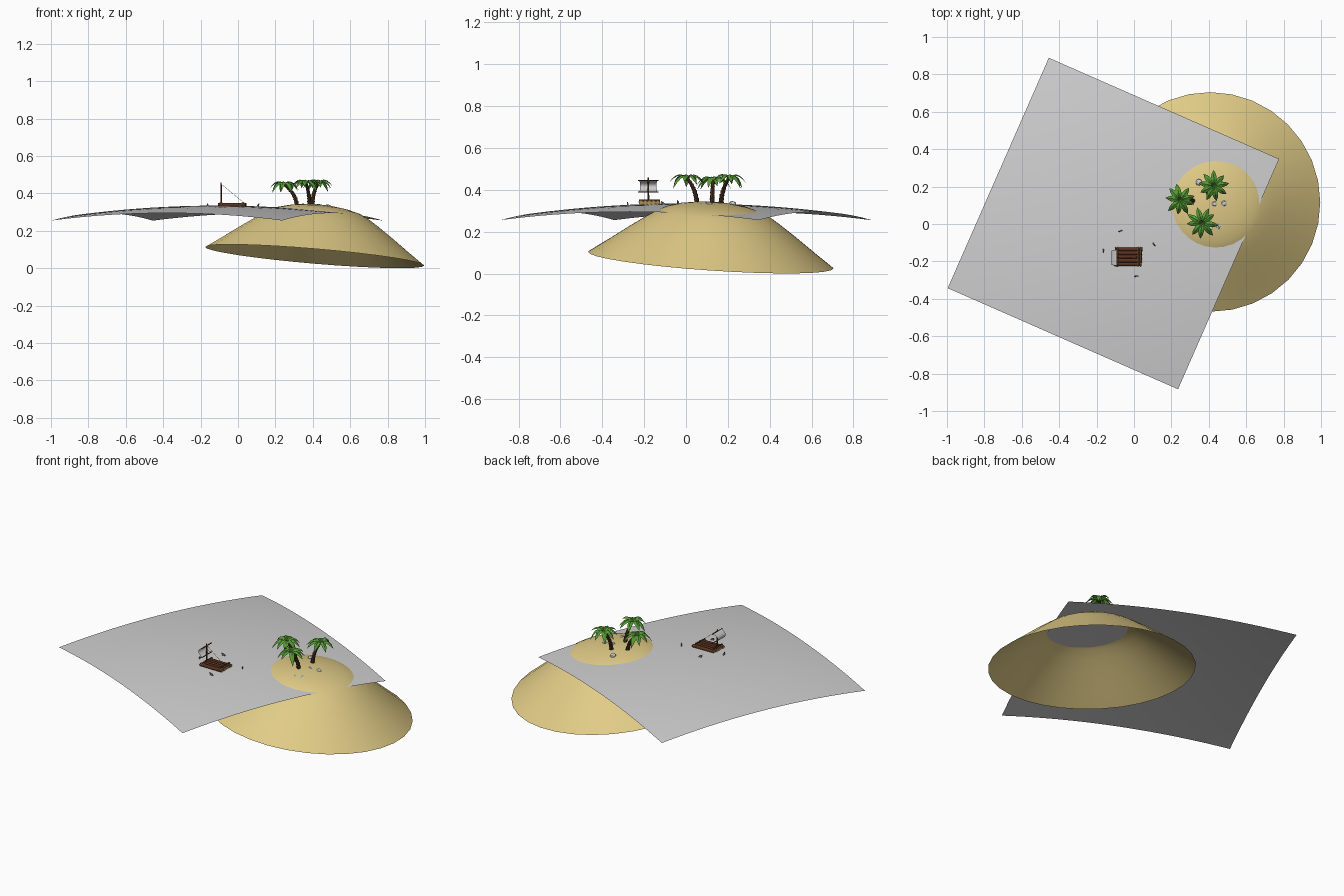
import bpy, bmesh, math, random
from mathutils import Vector, Matrix

if "Cube" in bpy.data.objects:
    bpy.data.objects.remove(bpy.data.objects["Cube"])

random.seed(4)


def material(name, rgb):
    m = bpy.data.materials.new(name)
    m.diffuse_color = (*rgb, 1)
    m.use_nodes = True
    m.node_tree.nodes["Principled BSDF"].inputs["Base Color"].default_value = m.diffuse_color
    return m


SAND = material("sand", (0.75, 0.60, 0.24))
WATER = material("water grey", (0.63, 0.63, 0.63))
BARK = material("palm bark", (0.085, 0.038, 0.018))
LEAF = material("palm green", (0.09, 0.32, 0.035))
STONE = material("stone", (0.62, 0.64, 0.68))
LOG = material("log brown", (0.10, 0.032, 0.014))
ROPE = material("rope tan", (0.45, 0.29, 0.09))
CLOTH = material("sail cloth", (0.60, 0.60, 0.60))
FIN = material("fin grey", (0.16, 0.18, 0.19))


def finish(name, bm, mats, smooth=None):
    me = bpy.data.meshes.new(name)
    bm.to_mesh(me)
    bm.free()
    ob = bpy.data.objects.new(name, me)
    bpy.context.collection.objects.link(ob)
    for m in mats:
        me.materials.append(m)
    if smooth:
        bpy.ops.object.select_all(action='DESELECT')
        ob.select_set(True)
        bpy.context.view_layer.objects.active = ob
        bpy.ops.object.shade_smooth_by_angle(angle=math.radians(smooth))
    return ob


def tube(bm, pts, radii, sides=8, mat=0, cap=0):
    """Round tube through points, with capped ends."""
    pts = [Vector(p) for p in pts]
    rings = []
    for i, p in enumerate(pts):
        d = pts[min(i + 1, len(pts) - 1)] - pts[max(i - 1, 0)]
        q = Vector((0, 0, 1)).rotation_difference(d.normalized())
        rings.append([bm.verts.new(p + q @ Vector((radii[i] * math.cos(a), radii[i] * math.sin(a), 0)))
                      for a in (math.tau * k / sides for k in range(sides))])
    for a, b in zip(rings, rings[1:]):
        for k in range(sides):
            n = (k + 1) % sides
            bm.faces.new((a[k], a[n], b[n], b[k])).material_index = mat
    bm.faces.new(rings[0][::-1]).material_index = cap
    bm.faces.new(rings[-1]).material_index = cap


def water_z(x, y):
    return 0.335 - 0.0886 * ((x + 0.11) ** 2 + y * y)


# Water: turned square sheet, domed
bm = bmesh.new()
bmesh.ops.create_grid(bm, x_segments=20, y_segments=20, size=0.6725,
                      matrix=Matrix.Translation((-0.11, 0.0025, 0)) @ Matrix.Rotation(math.radians(-23.7), 4, 'Z'))
for v in bm.verts:
    v.co.z = water_z(v.co.x, v.co.y)
finish("water", bm, [WATER], 40)

# Island: open hollow mound, tilted
profile = [(0.588, 0), (0.5, 0.062), (0.4, 0.135), (0.32, 0.19), (0.265, 0.225),
           (0.225, 0.244), (0.16, 0.261), (0.08, 0.273), (0, 0.277)]
up = Vector((0.085, 0.068, 1)).normalized()
tilt = Matrix.Translation((0.41, 0.118, 0.064)) @ Vector((0, 0, 1)).rotation_difference(up).to_matrix().to_4x4()
bm = bmesh.new()
line = [bm.verts.new((r, 0, h)) for r, h in profile]
edges = [bm.edges.new(p) for p in zip(line, line[1:])]
bmesh.ops.spin(bm, geom=line + edges, axis=(0, 0, 1), cent=(0, 0, 0), angle=math.tau, steps=32)
bmesh.ops.remove_doubles(bm, verts=bm.verts, dist=0.0005)
bmesh.ops.recalc_face_normals(bm, faces=bm.faces)
if sum(f.normal.z for f in bm.faces) < 0:
    bmesh.ops.reverse_faces(bm, faces=bm.faces)
bm.transform(tilt)
finish("sand_island", bm, [SAND], 40)


def palm(name, base, top, reach, turn):
    base, top = Vector(base), Vector(top)
    # ringed, bending trunk
    mid = Vector((base.x, base.y, (base.z + top.z) / 2 + 0.01))
    pts, radii, n = [], [], 8
    for i in range(n):
        for f, grow in ((0.0, 0.82), (0.9, 1.1)):
            t = (i + f) / n
            pts.append(base * (1 - t) ** 2 + mid * 2 * t * (1 - t) + top * t * t)
            radii.append((0.0125 - 0.0045 * t) * grow)
    bm = bmesh.new()
    tube(bm, pts, radii, 8)
    finish(name + "_trunk", bm, [BARK])
    # folded, drooping leaves
    bm = bmesh.new()
    widths = [0.003, 0.0115, 0.015, 0.0145, 0.010, 0.0005]
    for k in range(9):
        a = turn + math.tau * k / 9 + random.uniform(-0.12, 0.12)
        out, side = Vector((math.cos(a), math.sin(a), 0)), Vector((-math.sin(a), math.cos(a), 0))
        size, droop = reach * random.uniform(0.9, 1.05), random.uniform(0.105, 0.14)
        rows = []
        for i, w in enumerate(widths):
            t = i / 5
            c = top + out * size * t + Vector((0, 0, 0.09 * t - droop * t * t))
            low = Vector((0, 0, -0.45 * w))
            rows.append([bm.verts.new(p) for p in (c - side * w + low, c, c + side * w + low)])
        for p, q in zip(rows, rows[1:]):
            for j in (0, 1):
                bm.faces.new((p[j], q[j], q[j + 1], p[j + 1]))
    finish(name + "_leaves", bm, [LEAF])


palm("left_palm", (0.315, 0.125, 0.325), (0.247, 0.13, 0.447), 0.086, 0.3)
palm("back_palm", (0.397, 0.168, 0.325), (0.427, 0.205, 0.456), 0.084, 0.1)
palm("front_palm", (0.383, 0.052, 0.325), (0.363, 0.005, 0.455), 0.086, 0.5)

# Stones on the sand
for i, (x, y, r) in enumerate([(0.347, 0.223, 0.018), (0.43, 0.108, 0.018), (0.48, 0.11, 0.018),
                               (0.452, -0.012, 0.018), (0.41, -0.02, 0.014)]):
    bm = bmesh.new()
    bmesh.ops.create_icosphere(bm, subdivisions=2, radius=r)
    for v in bm.verts:
        v.co *= random.uniform(0.9, 1.08)
        v.co.z *= 0.8
    bm.transform(Matrix.Translation((x, y, 0.337 - 0.08 * (x - 0.36) - 0.05 * abs(y - 0.1))))
    finish(f"stone_{i + 1}", bm, [STONE])

# Raft: logs with pale ends, cross poles and rope lashings
bm = bmesh.new()
logs = [-0.215 + 0.02 * i for i in range(5)]
for i, y in enumerate(logs):
    s = random.uniform(-0.004, 0.004)
    tube(bm, [(-0.105 + s, y, 0.338), (0.042 + s, y, 0.338)], [0.0105, 0.0105], 10, 0, 1)
finish("raft_logs", bm, [LOG, ROPE], 40)
bm = bmesh.new()
for x in (-0.092, 0.028):
    tube(bm, [(x, -0.225, 0.350), (x, -0.125, 0.350)], [0.0045, 0.0045], 8, 0, 1)
finish("raft_cross_poles", bm, [LOG, ROPE], 40)
bm = bmesh.new()
for x in (-0.092, 0.028):
    for y in logs:
        for dx in (-0.0065, 0.0065):
            tube(bm, [(x + dx, y + 0.0118 * math.sin(a), 0.338 + 0.0118 * math.cos(a))
                      for a in (-1.4, -0.7, 0, 0.7, 1.4)], [0.0018] * 5, 5)
finish("raft_lashings", bm, [ROPE])

# Mast, spars and stay rope
bm = bmesh.new()
tube(bm, [(-0.09, -0.18, 0.335), (-0.09, -0.18, 0.458)], [0.0042, 0.003], 8)
for z in (0.445, 0.389):
    tube(bm, [(-0.09, -0.23, z), (-0.09, -0.131, z)], [0.0028, 0.0028], 6)
finish("mast_and_spars", bm, [LOG], 40)
bm = bmesh.new()
tube(bm, [(-0.09, -0.18, 0.45), (0.035, -0.175, 0.347)], [0.0009, 0.0009], 5)
finish("stay_rope", bm, [ROPE])

# Sail: sheet bulging to the left
bm = bmesh.new()
bmesh.ops.create_grid(bm, x_segments=8, y_segments=8, size=1)
for v in bm.verts:
    u, w = v.co.x, v.co.y
    pinch = 1 - 0.1 * (1 - w * w)
    v.co = (-0.092 - 0.029 * (1 - w * w), -0.18 + 0.043 * u * pinch, 0.417 + 0.028 * w)
finish("sail", bm, [CLOTH], 60)

# Fins circling the raft: curved, swept plates
for i, (x, y, a) in enumerate([(-0.073, -0.038, 20), (0.107, -0.11, 125), (-0.163, -0.143, 100), (0.012, -0.279, 5)]):
    bm = bmesh.new()
    outline = [(0.013, -0.004), (0.006, 0.007), (-0.004, 0.014), (-0.012, 0.016), (-0.007, 0.008), (-0.008, -0.004)]
    sides = [[bm.verts.new((px, s * (0.0028 if pz < 0.01 else 0.001), pz)) for px, pz in outline] for s in (-1, 1)]
    bm.faces.new(sides[0])
    bm.faces.new(sides[1][::-1])
    for k in range(6):
        n = (k + 1) % 6
        bm.faces.new((sides[0][n], sides[0][k], sides[1][k], sides[1][n]))
    bmesh.ops.recalc_face_normals(bm, faces=bm.faces)
    bm.transform(Matrix.Translation((x, y, water_z(x, y))) @ Matrix.Rotation(math.radians(a), 4, 'Z'))
    finish(f"fin_{i + 1}", bm, [FIN])
